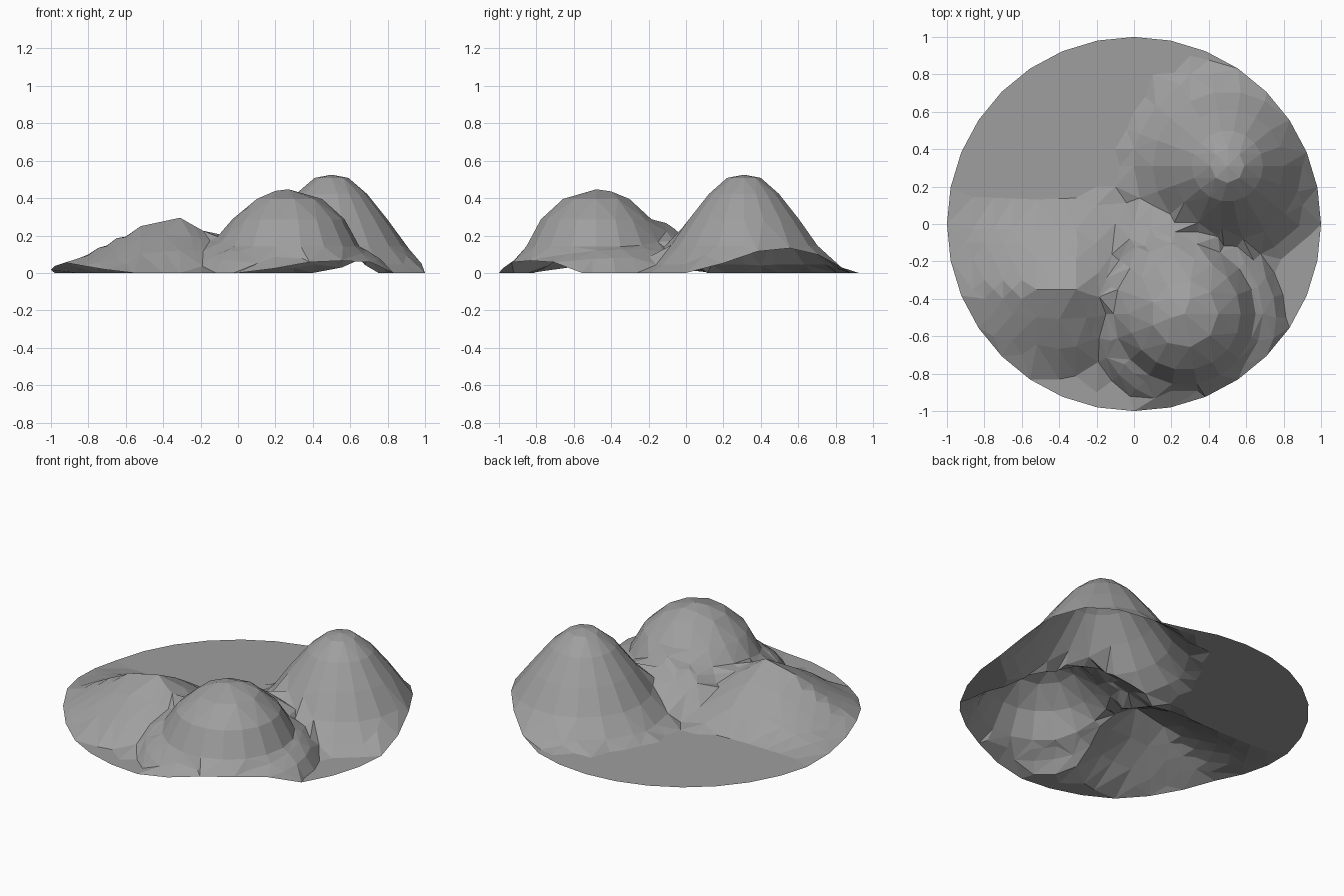
import bpy, math
from mathutils import Vector
from mathutils.geometry import delaunay_2d_cdt

if "Cube" in bpy.data.objects:
    bpy.data.objects.remove(bpy.data.objects["Cube"])


def interp(table, v):
    # piecewise linear profile lookup
    if v <= table[0][0]:
        return table[0][1]
    for (a, p), (b, q) in zip(table, table[1:]):
        if v <= b:
            return p + (q - p) * (v - a) / (b - a)
    return table[-1][1]


TALL = [(0, .525), (.08, .515), (.16, .46), (.22, .385), (.3, .285), (.4, .145), (.5, .045), (.57, 0)]
CREST = [(-1, .045), (-.86, .075), (-.65, .185), (-.52, .25), (-.31, .295), (-.2, .25), (0, .12), (.1, 0)]
NORTH = [(-1, .5), (-.5, .48), (-.1, .5), (.1, .25)]
SOUTH = [(-1, .2), (-.75, .38), (-.4, .48), (-.2, .44)]
SKIRT = [(-1, .08), (-.85, .12), (-.5, .21), (-.15, .25)]


def tall_hill(x, y):
    return interp(TALL, math.hypot(x - .5, y - .31))


def ridge(x, y):
    dy = y + .35
    t = abs(dy) / interp(NORTH if dy > 0 else SOUTH, x)
    return interp(CREST, x) * (1 - t) * (1 + .3 * t) if t < 1 else 0


def dome(x, y):
    r = math.hypot(x - .27, y + .48) / .4
    return .447 - .25 * r ** 2 - .11 * r ** 6 if r < 1.15 else 0


def skirt(x, y):
    d = math.hypot((x - .28) / .53, (y + .5) / .51)
    side = 1 - .35 * min(1, max(0, (x - .1) / .5))
    return interp(SKIRT, y) * side * (1 - d ** 8) if d < 1 else 0


def saddle(x, y):
    d = math.hypot((x - .2) / .45, (y + .13) / .27)
    return .28 * (1 - d) * (1 + .5 * d) if d < 1 else 0


def height(x, y):
    return max(0, tall_hill(x, y), ridge(x, y), dome(x, y), skirt(x, y), saddle(x, y))


# 32-sided outer rim
pts = [Vector((math.sin(i * math.pi / 16), math.cos(i * math.pi / 16))) for i in range(32)]


def add(x, y, gap):
    p = Vector((x, y))
    if p.length < .965 and all((p - q).length > gap for q in pts):
        pts.append(p)


def rings(cx, cy, sizes, n, gap, squash=1.0):
    for r in sizes:
        for i in range(n):
            a = 2 * math.pi * i / n
            add(cx + r * math.cos(a), cy + r * squash * math.sin(a), gap)


# rings of points following each hill
rings(.27, -.48, [0, .18], 9, .035)
rings(.27, -.48, [.3, .38, .42], 18, .03)
rings(.28, -.5, [.48, .532], 26, .018, .962)
rings(.5, .31, [0, .09], 8, .05)
rings(.5, .31, [.19, .3, .4, .5, .575], 18, .05)
# ridge crest and slopes
for x in [-.86, -.75, -.65, -.52, -.4, -.31]:
    add(x, -.35, .05)
    for t in (.33, .66, 1):
        add(x, -.35 + t * interp(NORTH, x), .06)
        add(x, -.35 - t * interp(SOUTH, x), .06)
# remaining ground and valleys
for i in range(-9, 10):
    for j in range(-9, 10):
        add(i * .1, j * .1, .07)

# one open terrain sheet
co, _, faces = delaunay_2d_cdt(pts, [], [], 0, 1e-5)[:3]
mesh = bpy.data.meshes.new("hilly_terrain")
mesh.from_pydata([(p.x, p.y, height(p.x, p.y)) for p in co], [], [tuple(f) for f in faces])
mesh.update()
terrain = bpy.data.objects.new("hilly_terrain", mesh)
bpy.context.collection.objects.link(terrain)

# dark grey stone
stone = bpy.data.materials.new("dark_grey")
stone.diffuse_color = (.345, .345, .345, 1)
stone.use_nodes = True
stone.node_tree.nodes["Principled BSDF"].inputs["Base Color"].default_value = stone.diffuse_color
mesh.materials.append(stone)
